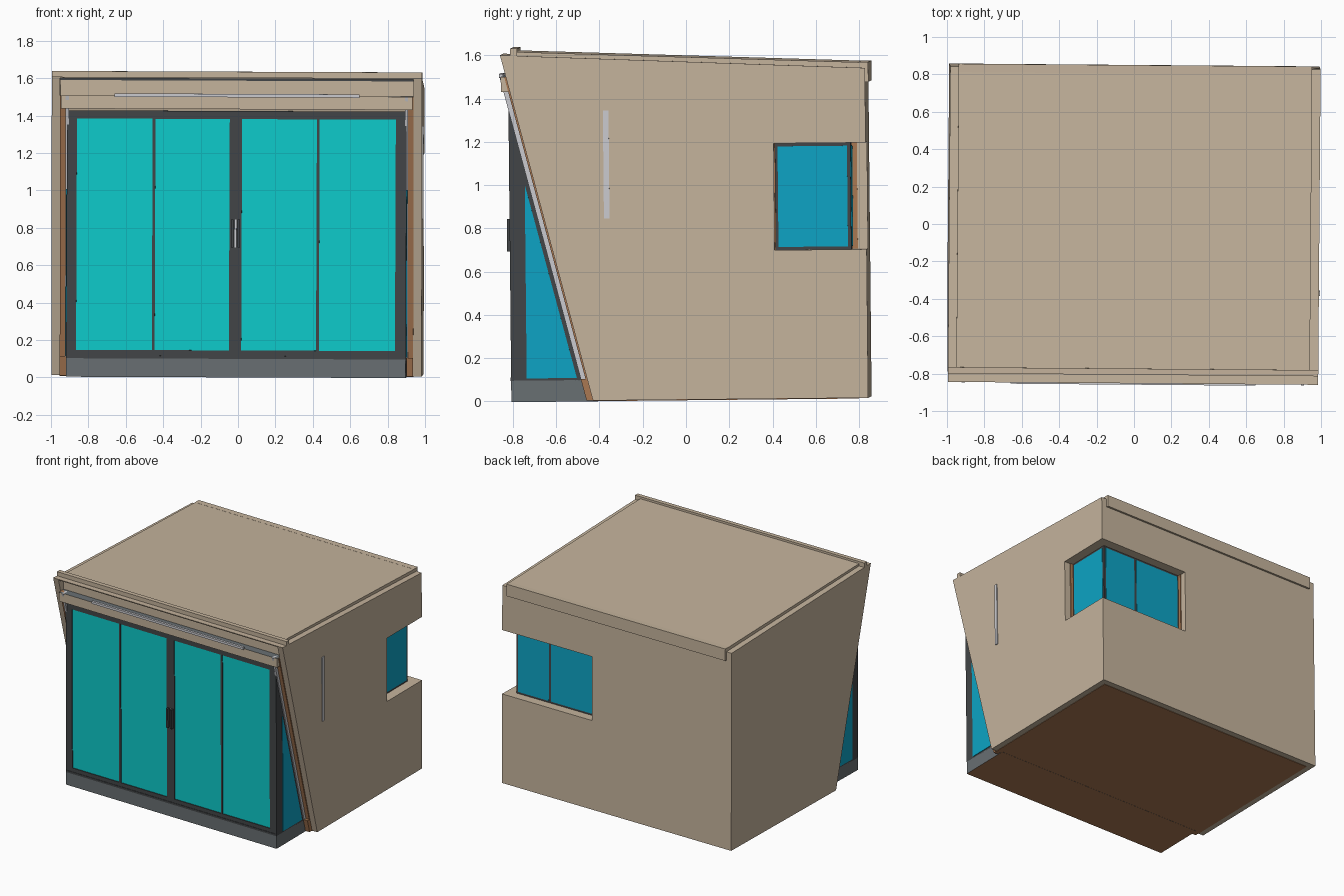
import bpy, bmesh
from mathutils import Matrix

cube = bpy.data.objects.get("Cube")
if cube:
    bpy.data.objects.remove(cube, do_unlink=True)


def material(name, r, g, b):
    m = bpy.data.materials.new(name)
    m.use_nodes = True
    m.diffuse_color = (r, g, b, 1)
    m.node_tree.nodes["Principled BSDF"].inputs["Base Color"].default_value = (r, g, b, 1)
    return m


BEIGE = material("beige plaster", .56, .455, .335)
TEAL = material("teal glass", .004, .6, .6)
BLUE = material("blue glass", .004, .37, .56)
DARK = material("dark frame", .055, .06, .063)
GREY = material("grey plinth", .14, .16, .17)
BROWN = material("brown timber", .4, .19, .085)
LIGHT = material("light metal", .6, .6, .63)

# The whole building leans very slightly
LEAN = (Matrix.Translation((-.005, 0, .012)) @ Matrix.Rotation(-.008, 4, 'Z')
        @ Matrix.Rotation(.004, 4, 'Y') @ Matrix.Rotation(.01, 4, 'X'))


def prism(name, profile, x0, x1, *mats):
    """Extrude a (y, z) profile from x0 to x1."""
    bm = bmesh.new()
    face = bm.faces.new([bm.verts.new((x0, y, z)) for y, z in profile])
    ext = bmesh.ops.extrude_face_region(bm, geom=[face])
    moved = [v for v in ext["geom"] if isinstance(v, bmesh.types.BMVert)]
    bmesh.ops.translate(bm, verts=moved, vec=(x1 - x0, 0, 0))
    bmesh.ops.recalc_face_normals(bm, faces=bm.faces)
    me = bpy.data.meshes.new(name)
    bm.to_mesh(me)
    bm.free()
    for m in mats:
        me.materials.append(m)
    me.transform(LEAN)
    ob = bpy.data.objects.new(name, me)
    bpy.context.collection.objects.link(ob)
    return ob


def box(name, x0, x1, y0, y1, z0, z1, *mats):
    return prism(name, [(y0, z0), (y1, z0), (y1, z1), (y0, z1)], x0, x1, *mats)


def cut(target, cutter):
    cutter.hide_render = True
    mod = target.modifiers.new("cut", 'BOOLEAN')
    mod.operation = 'DIFFERENCE'
    mod.solver = 'EXACT'
    mod.object = cutter
    bpy.context.view_layer.objects.active = target
    bpy.ops.object.modifier_apply(modifier=mod.name)
    bpy.data.objects.remove(cutter, do_unlink=True)


def colour_faces(ob, index, rule):
    for p in ob.data.polygons:
        if rule(p):
            p.material_index = index


W = .99      # half width of the house
IN = .945    # inner face of the side walls
BOX = .908   # half width of the glazed front
BACK = .85
TOP = 1.6
FOOT, TIP = -.422, -.836


def slant(z, forward=0):
    return FOOT + (TIP - FOOT) * z / TOP - forward, z


# Main shell with leaning front, corner window opening and top recess
shell = prism("shell", [slant(0), (BACK, 0), (BACK, 1.525), slant(TOP)], -W, W, BEIGE, BROWN)
WZ0, WZ1 = .687, 1.18
GX, GY = .912, .775
cut(shell, box("side_cutter", GX, 1.2, .425, 1.2, WZ0, WZ1))
cut(shell, box("back_cutter", .215, 1.2, GY, 1.2, WZ0, WZ1))
cut(shell, box("recess_cutter", -IN, IN, -1.2, -.775, 1.43, 1.592))

# Floor underside
box("floor", -IN, IN, FOOT, BACK - .045, -.003, .02, BROWN)

# Roof, front lip and rear fascia
prism("roof", [(-.775, 1.58), (BACK, 1.5), (BACK, 1.55), (-.775, 1.615)], -IN, IN, BEIGE)
box("roof_lip", -W, W, -.79, -.757, 1.595, 1.63, BEIGE)
box("rear_fascia", -IN, IN, BACK - .03, BACK + .015, 1.46, 1.552, BEIGE)
box("recess_shadow_gap", -IN, IN, -.782, -.77, 1.582, 1.594, DARK)

# Front header with metal flashing and lamp bar
header = box("header", -.94, .94, -.834, -.76, 1.43, 1.5, BEIGE, GREY)
colour_faces(header, 1, lambda p: p.normal.z > .9)
box("front_lamp", -.655, .655, -.844, -.826, 1.494, 1.512, LIGHT)

# Plinth
plinth = box("plinth", -BOX, BOX, -.8, -.4, -.004, .095, GREY, BROWN)
colour_faces(plinth, 1, lambda p: p.normal.z < -.9)

# Glazed front body
FACE = -.8
prism("glazed_body", [(FACE + .012, .09), slant(.09, -.02), slant(1.42, -.02), (FACE + .012, 1.42)],
      -BOX, BOX, DARK)
box("bottom_track", -BOX, BOX, FACE - .003, -.7, .095, .11, DARK)

# Sliding doors: four panes with stiles between them
panes = [(-.855, -.45), (-.435, -.038), (.028, .428), (.443, .85)]
Z0, Z1 = .14, 1.377
for i, (a, b) in enumerate(panes):
    box(f"door_glass_{i + 1}", a, b, FACE + .006, FACE + .015, Z0, Z1, TEAL)
edges = [-BOX] + [v for pane in panes for v in pane] + [BOX]
for i in range(0, len(edges), 2):
    box(f"door_stile_{i // 2 + 1}", edges[i], edges[i + 1], FACE, FACE + .02, .11, 1.42, DARK)
box("door_top_rail", -BOX, BOX, FACE, FACE + .02, Z1, 1.42, DARK)
box("door_bottom_rail", -BOX, BOX, FACE, FACE + .02, .105, Z0, DARK)
for x in (-.022, .012):
    box("door_handle", x - .007, x + .007, FACE - .02, FACE, .69, .84, DARK)
box("door_gap", -.009, -.001, FACE - .003, FACE, .69, .84, LIGHT)

# Mirrored side parts of the glazed front
for s, side in ((1, "left"), (-1, "right")):
    prism(f"{side}_glass", [(-.728, .105), slant(.105, .047), (-.728, 1.0)],
          s * (BOX - .002), s * (BOX + .004), BLUE)
    prism(f"{side}_metal_strip", [slant(.1, .03), slant(.1, -.02), slant(1.5, -.02), slant(1.5, .03)],
          s * (BOX - .01), s * (BOX + .008), LIGHT)
    prism(f"{side}_timber_lining", [slant(0, .03), slant(0, -.02), slant(.1, -.02), slant(.1, .03)],
          s * (BOX + .001), s * IN, BROWN)
    prism(f"{side}_timber_trim", [slant(.1, .008), slant(.1, -.02), slant(1.5, -.02), slant(1.5, .008)],
          s * (BOX + .004), s * IN, BROWN)

# Corner window, side pane
box("side_window_frame", GX - .01, GX + .004, .426, GY + .004, WZ0, WZ1, DARK)
box("side_window_glass", GX, GX + .007, .442, GY - .012, WZ0 + .014, WZ1 - .014, BLUE)

# Corner window, two rear panes
box("rear_window_frame", .216, GX + .004, GY - .01, GY + .004, WZ0, WZ1, DARK)
for i, (a, b) in enumerate(((.232, .615), (.635, GX - .012))):
    box(f"rear_window_glass_{i + 1}", a, b, GY, GY + .007, WZ0 + .014, WZ1 - .014, BLUE)

# Timber jambs at both ends of the window
box("rear_window_jamb", .21, .221, GY, GY + .028, WZ0, WZ1, BROWN)
box("side_window_jamb", GX, GX + .028, .42, .431, WZ0, WZ1, BROWN)

# Side wall lamp
box("wall_lamp", W - .005, W + .006, -.363, -.337, .84, 1.34, LIGHT)
